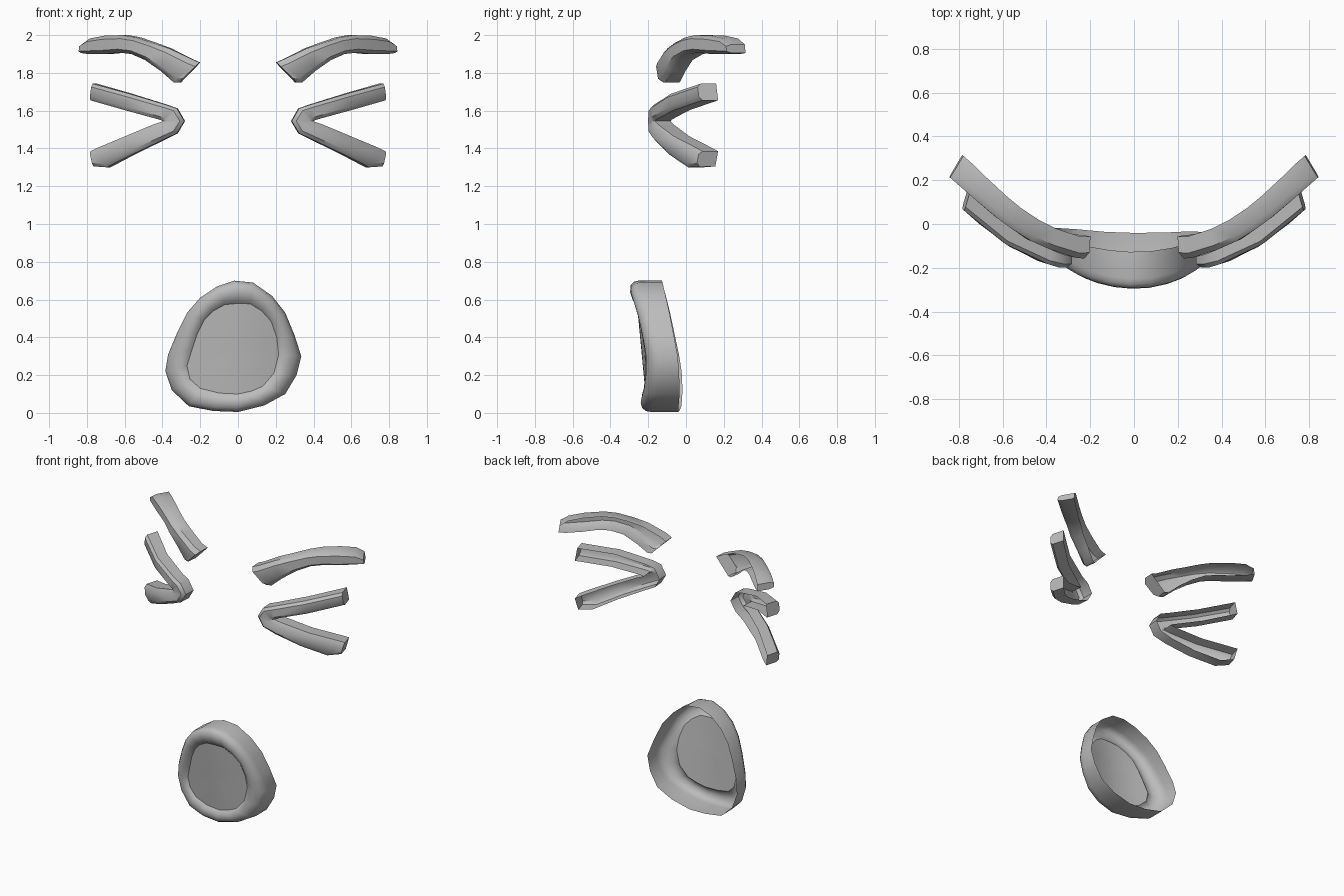
import bpy, bmesh, math
from mathutils import Vector

if "Cube" in bpy.data.objects:
    bpy.data.objects.remove(bpy.data.objects["Cube"])

grey = bpy.data.materials.new("plain grey")
grey.diffuse_color = (0.5, 0.5, 0.5, 1)
grey.use_nodes = True
grey.node_tree.nodes["Principled BSDF"].inputs["Base Color"].default_value = grey.diffuse_color


def finish(name, bm, angle=42):
    """Turn a bmesh into a smooth object whose front faces -y."""
    bmesh.ops.recalc_face_normals(bm, faces=bm.faces)
    bm.normal_update()
    if sum(f.normal.y * f.calc_area() for f in bm.faces) > 0:
        bmesh.ops.reverse_faces(bm, faces=bm.faces)
    mesh = bpy.data.meshes.new(name)
    bm.to_mesh(mesh)
    bm.free()
    mesh.materials.append(grey)
    obj = bpy.data.objects.new(name, mesh)
    bpy.context.collection.objects.link(obj)
    bpy.ops.object.select_all(action='DESELECT')
    obj.select_set(True)
    bpy.context.view_layer.objects.active = obj
    bpy.ops.object.shade_smooth_by_angle(angle=math.radians(angle))
    return obj


def interp(curve, x):
    """Piecewise linear depth along x."""
    if x <= curve[0][0]:
        return curve[0][1]
    for (x0, y0), (x1, y1) in zip(curve, curve[1:]):
        if x <= x1:
            return y0 + (y1 - y0) * (x - x0) / (x1 - x0)
    return curve[-1][1]


def bridge(bm, a, b, closed):
    n = len(a)
    for i in range(n if closed else n - 1):
        j = (i + 1) % n
        bm.faces.new((a[i], a[j], b[j], b[i]))


def channel(name, stations, curve, depth, lean, side, bevel=0.025):
    """Open-backed bar: (x, z) rail pairs with a bevelled section and end caps."""
    bm = bmesh.new()
    rows = []
    for ax, az, bx, bz in stations:
        row = []
        for t, d in ((0, depth), (0, bevel), (.2, 0), (.8, 0), (1, bevel), (1, depth)):
            x, z = ax + (bx - ax) * t, az + (bz - az) * t
            y = interp(curve, x) + d
            back = lean * interp([(0.25, 0.1), (0.8, 1)], x) * d / depth
            row.append(bm.verts.new((side * (x - back), y, z)))
        rows.append(row)
    for a, b in zip(rows, rows[1:]):
        bridge(bm, a, b, False)
    bm.faces.new(rows[0])
    bm.faces.new(rows[-1])
    return finish(name, bm)


# Brows: upper rail then lower rail, from the inner end outwards
brow = [(.205, 1.855, .315, 1.748), (.25, 1.875, .345, 1.75), (.37, 1.93, .415, 1.81),
        (.46, 1.96, .50, 1.868), (.55, 1.988, .575, 1.90), (.62, 2.0, .64, 1.907),
        (.72, 1.997, .72, 1.90), (.80, 1.982, .81, 1.90), (.84, 1.95, .845, 1.905)]
brow_depth = [(.2, -.155), (.24, -.16), (.33, -.14), (.5, -.065), (.65, .045), (.85, .22)]

# Eyes: outer rail then inner rail, upper arm to tip to lower arm
eye = [(.775, 1.743, .787, 1.655), (.58, 1.69, .60, 1.602), (.385, 1.632, .42, 1.553),
       (.325, 1.612, .407, 1.548), (.285, 1.545, .40, 1.545), (.325, 1.48, .407, 1.541),
       (.41, 1.44, .45, 1.527), (.56, 1.37, .60, 1.465), (.70, 1.30, .745, 1.405),
       (.77, 1.305, .787, 1.385)]
eye_depth = [(.28, -.20), (.34, -.20), (.5, -.15), (.65, -.05), (.787, .07)]

for side, label in ((1, "right"), (-1, "left")):
    channel(label + "_brow", brow, brow_depth, .10, .06, side)
    channel(label + "_eye", eye, eye_depth, .10, .03, side, .018)

# Mouth outlines, listed in matching order from the top
outer = [(-.02, .70), (.08, .69), (.18, .62), (.25, .53), (.30, .41), (.335, .30),
         (.31, .20), (.25, .10), (.14, .04), (0, .005), (-.13, .01), (-.26, .035),
         (-.35, .12), (-.385, .22), (-.37, .31), (-.32, .43), (-.27, .53), (-.20, .61),
         (-.11, .67)]
inner = [(0, .58), (.065, .577), (.125, .54), (.175, .485), (.205, .40), (.215, .31),
         (.19, .21), (.13, .14), (.07, .115), (0, .10), (-.10, .105), (-.20, .13),
         (-.255, .18), (-.27, .25), (-.245, .33), (-.215, .42), (-.18, .49),
         (-.13, .54), (-.07, .573)]


def front_y(x, z):
    return -.235 - .095 * z + .7 * x * x


def back_y(x, z):
    return -.04 - .125 * z + .3 * x * x


# Mouth ring: rounded rim with an outer wall, open behind
bm = bmesh.new()
loops = []
for t, d in ((0, .03), (.2, .008), (.5, 0), (.8, .006), (.95, .025), (1, .05), (1, None)):
    loop = []
    for (ox, oz), (ix, iz) in zip(outer, inner):
        x, z = ix + (ox - ix) * t, iz + (oz - iz) * t
        y = back_y(x, z) if d is None else front_y(x, z) + d
        loop.append(bm.verts.new((x, y, z)))
    loops.append(loop)
for a, b in zip(loops, loops[1:]):
    bridge(bm, a, b, True)
finish("mouth_ring", bm, 50)

# Mouth panel: gently curved recessed sheet
bm = bmesh.new()
cx, cz = -.02, .33
loops = []
for s in (1, .66, .33):
    pts = [(cx + (x - cx) * s, cz + (z - cz) * s) for x, z in inner]
    loops.append([bm.verts.new((x, front_y(x, z) + .03, z)) for x, z in pts])
for a, b in zip(loops, loops[1:]):
    bridge(bm, a, b, True)
centre = bm.verts.new((cx, front_y(cx, cz) + .03, cz))
for i, v in enumerate(loops[-1]):
    bm.faces.new((v, loops[-1][(i + 1) % len(inner)], centre))
finish("mouth_panel", bm)
